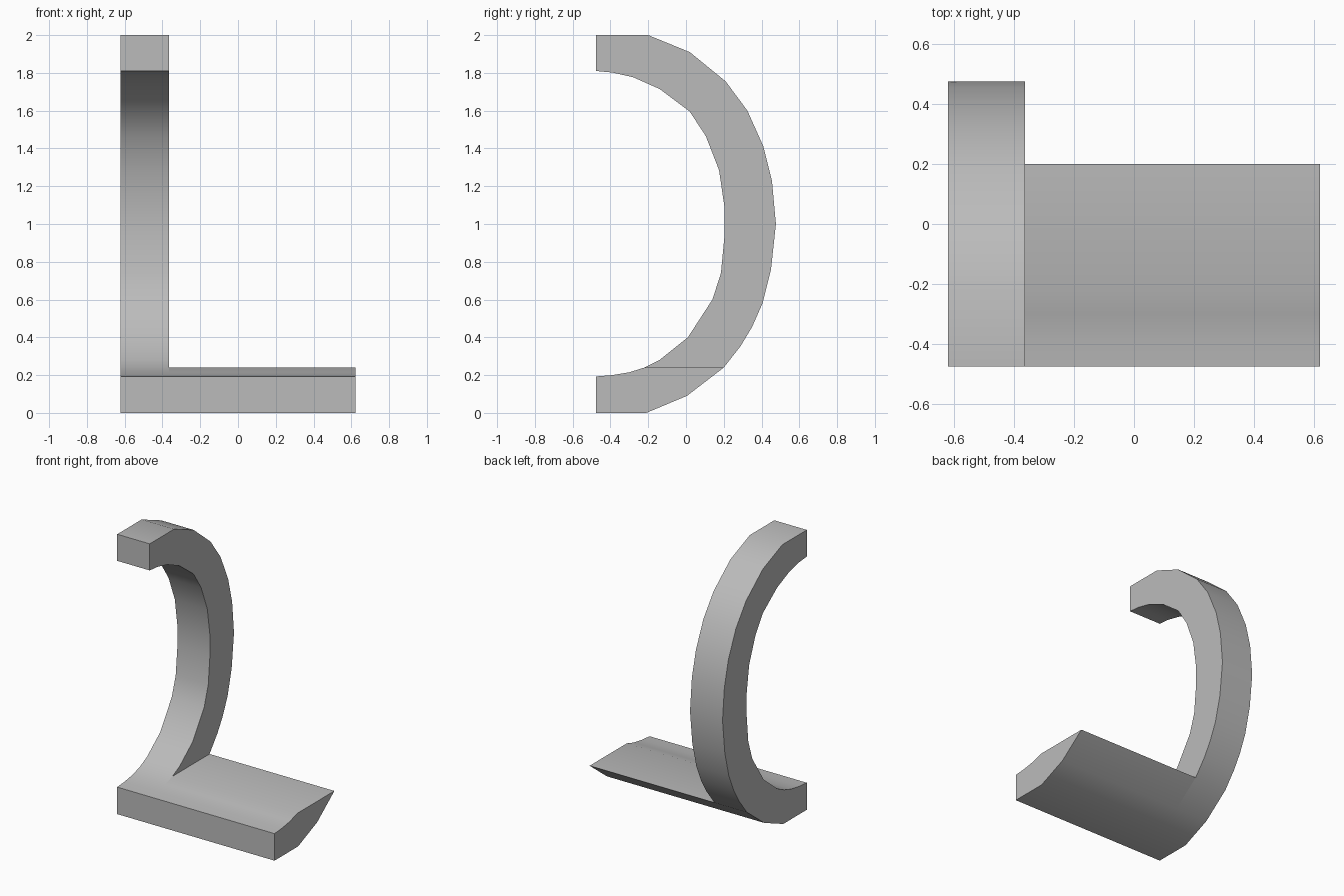
import bpy
import bmesh

cube = bpy.data.objects.get("Cube")
if cube:
    bpy.data.objects.remove(cube, do_unlink=True)

grey = bpy.data.materials.new("plain_grey")
grey.use_nodes = True
COLOUR = (0.5, 0.5, 0.5, 1)
grey.diffuse_color = COLOUR
grey.node_tree.nodes["Principled BSDF"].inputs["Base Color"].default_value = COLOUR


def extrude_profile(name, profile, x0, x1, left_cap=True):
    """Prism along x from a closed (y, z) outline, with smooth curved sides."""
    bm = bmesh.new()
    near = [bm.verts.new((x0, y, z)) for y, z in profile]
    far = [bm.verts.new((x1, y, z)) for y, z in profile]
    n = len(profile)
    for i in range(n):
        j = (i + 1) % n
        bm.faces.new((near[i], near[j], far[j], far[i]))
    bm.faces.new(far)
    if left_cap:
        bm.faces.new(near[::-1])
    bmesh.ops.recalc_face_normals(bm, faces=bm.faces)
    mesh = bpy.data.meshes.new(name)
    bm.to_mesh(mesh)
    bm.free()
    mesh.materials.append(grey)
    obj = bpy.data.objects.new(name, mesh)
    bpy.context.collection.objects.link(obj)
    bpy.ops.object.select_all(action="DESELECT")
    obj.select_set(True)
    bpy.context.view_layer.objects.active = obj
    bpy.ops.object.shade_smooth_by_angle(angle=0.52)
    return obj


# Lower part of the outline, shared by the arch and the base
FRONT, RIM = -0.476, 0.24
outer_low = [(FRONT, 0), (-0.21, 0), (0.005, 0.09), (0.2, RIM)]
inner_low = [(-0.22, RIM), (-0.3, 0.215), (-0.39, 0.2), (FRONT, 0.193)]

# C-shaped arch
outer_high = [(0.29, 0.355), (0.35, 0.455), (0.405, 0.58), (0.45, 0.76), (0.476, 1),
              (0.455, 1.23), (0.41, 1.41), (0.325, 1.6), (0.21, 1.755),
              (0.02, 1.91), (-0.2, 2), (FRONT, 2)]
inner_high = [(FRONT, 1.81), (-0.39, 1.802), (-0.28, 1.777), (-0.14, 1.715),
              (0.02, 1.595), (0.105, 1.465), (0.175, 1.285), (0.205, 1.08),
              (0.205, 0.95), (0.185, 0.74), (0.14, 0.6), (0.01, 0.4), (-0.14, 0.28)]
extrude_profile("arch", outer_low + outer_high + inner_high + inner_low, -0.622, -0.365)

# Long foot, flat on top, continuing the arch's lower curve
extrude_profile("foot", outer_low + inner_low, -0.365, 0.622, left_cap=False)
